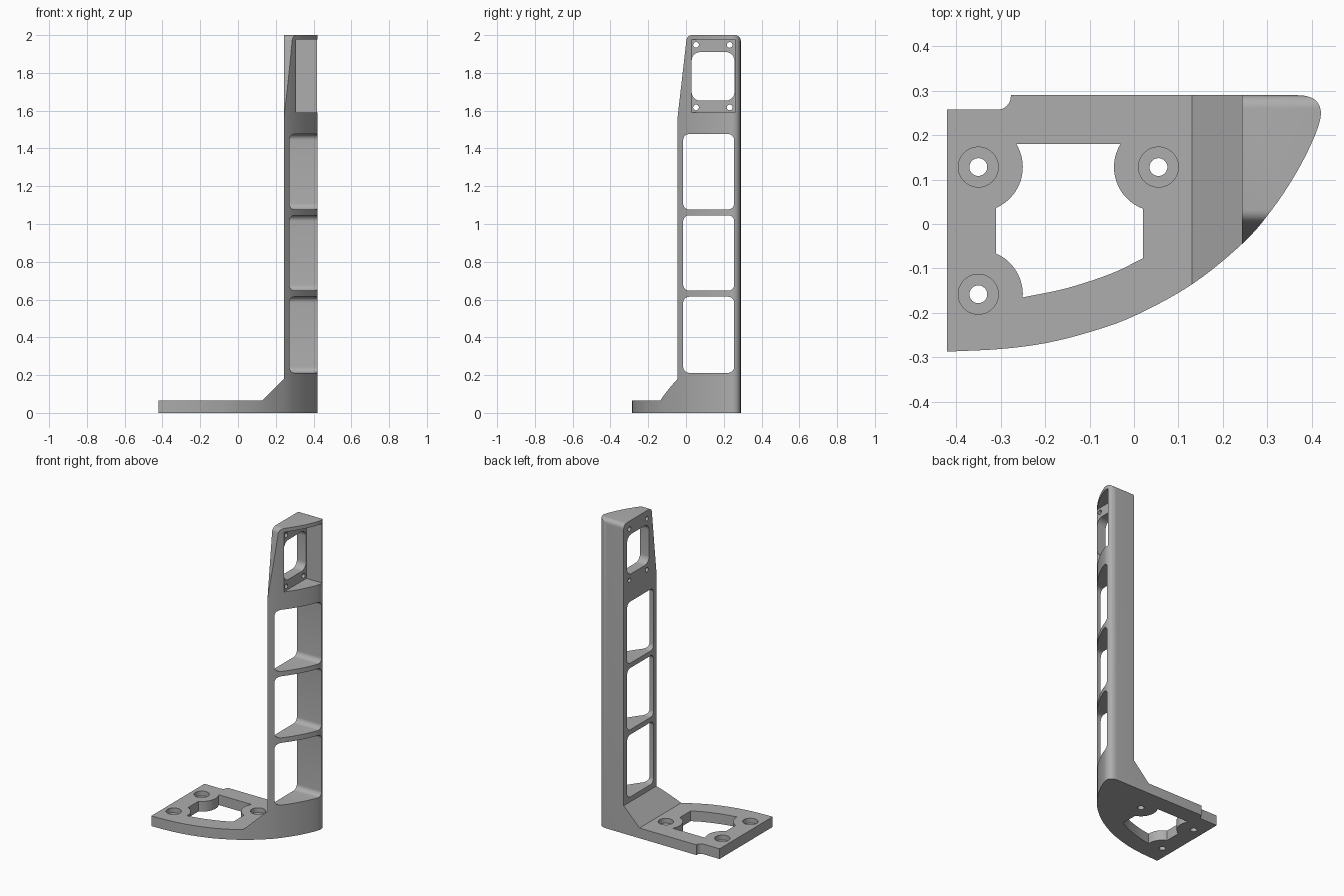
import bpy, bmesh
from math import sin, cos, pi, radians
from mathutils import Vector

cube = bpy.data.objects.get("Cube")
if cube:
    bpy.data.objects.remove(cube)

grey = bpy.data.materials.new("grey_plastic")
grey.use_nodes = True
GREY = (0.42, 0.42, 0.42, 1)
grey.diffuse_color = GREY
grey.node_tree.nodes["Principled BSDF"].inputs["Base Color"].default_value = GREY


def prism(name, pts, axis, lo, hi):
    """Extrude a 2D outline along an axis."""
    place = {"x": lambda p, t: (t, p[0], p[1]),
             "y": lambda p, t: (p[0], t, p[1]),
             "z": lambda p, t: (p[0], p[1], t)}[axis]
    bm = bmesh.new()
    face = bm.faces.new([bm.verts.new(place(p, lo)) for p in pts])
    ext = bmesh.ops.extrude_face_region(bm, geom=[face])
    verts = [v for v in ext["geom"] if isinstance(v, bmesh.types.BMVert)]
    shift = Vector(place((0, 0), hi - lo))
    bmesh.ops.translate(bm, verts=verts, vec=shift)
    bmesh.ops.recalc_face_normals(bm, faces=bm.faces)
    me = bpy.data.meshes.new(name)
    bm.to_mesh(me)
    bm.free()
    me.materials.append(grey)
    ob = bpy.data.objects.new(name, me)
    bpy.context.collection.objects.link(ob)
    return ob


def arc(cx, cy, r, a0, a1, n=8):
    return [(cx + r * cos(radians(a0 + (a1 - a0) * i / n)),
             cy + r * sin(radians(a0 + (a1 - a0) * i / n))) for i in range(n + 1)]


def circle(cx, cy, r, n=40):
    return arc(cx, cy, r, 0, 360 - 360 / n, n - 1)


def rounded_rect(x0, x1, y0, y1, r):
    return (arc(x1 - r, y1 - r, r, 0, 90) + arc(x0 + r, y1 - r, r, 90, 180)
            + arc(x0 + r, y0 + r, r, 180, 270) + arc(x1 - r, y0 + r, r, 270, 360))


def spline(points, n=5):
    """Smooth curve through the points."""
    p = [Vector(q) for q in points]
    p = [2 * p[0] - p[1]] + p + [2 * p[-1] - p[-2]]
    out = []
    for a, b, c, d in zip(p, p[1:], p[2:], p[3:]):
        for i in range(n):
            t = i / n
            q = 0.5 * (2 * b + (c - a) * t + (2 * a - 5 * b + 4 * c - d) * t * t
                       + (3 * b - a - 3 * c + d) * t ** 3)
            out.append((q.x, q.y))
    return out + [tuple(p[-2])]


def boolean(target, tool, operation="DIFFERENCE"):
    mod = target.modifiers.new("cut", "BOOLEAN")
    mod.operation = operation
    mod.solver = "EXACT"
    mod.object = tool
    bpy.context.view_layer.objects.active = target
    bpy.ops.object.modifier_apply(modifier=mod.name)
    bpy.data.objects.remove(tool)


# Footprint: curved front edge, rounded tip, notched back corner
outline = spline([(-.42, -.287), (-.3, -.281), (-.2, -.268), (-.1, -.243), (0, -.207),
                  (.13, -.136), (.245, -.043), (.31, .032), (.365, .115), (.405, .195),
                  (.42, .245), (.412, .274), (.39, .287), (.36, .29)])
outline += [(-.277, .29)] + arc(-.307, .287, .03, 0, -90) + [(-.42, .257)]
bracket = prism("bracket", outline, "z", 0, 2.1)

# Remove everything above the base plate and beside the post
boolean(bracket, prism("base_cut", [(-1, .066), (.13, .066), (.243, .18), (.243, 2.3),
                                    (-1, 2.3)], "y", -1, 1))

# Side silhouette: tapered front edge and rounded top
side = ([(-.4, -.1), (.3, -.1), (.3, 1.965)] + arc(.26, 1.97, .03, 0, 90)
        + arc(.032, 1.97, .03, 90, 174) + [(-.06, 1.43), (-.4, 1.43)])
boolean(bracket, prism("side_shape", side, "x", -1, 1), "INTERSECT")

# Three windows through the post
for z0, z1 in ((.212, .615), (.647, 1.046), (1.077, 1.476)):
    boolean(bracket, prism("window_cut", rounded_rect(-.015, .255, z0, z1, .032),
                           "x", .1, .6))

# Top pocket with its rounded opening and screw holes
boolean(bracket, prism("pocket_cut", [(.026, 1.589), (.26, 1.589), (.26, 1.976),
                                      (.026, 1.976)], "x", .308, .6))
boolean(bracket, prism("opening_cut", rounded_rect(.03, .256, 1.653, 1.91, .045),
                       "x", .1, .4))
for y in (.053, .231):
    for z in (1.617, 1.948):
        boolean(bracket, prism("screw_cut", circle(y, z, .015, 24), "x", .1, .4))

# Base opening, scalloped around the three mounting bosses
opening = (arc(-.35, .128, .1, -66.4, 31.3, 16) + arc(.055, .128, .1, 148.7, 249.5, 16)
           + [(.02, -.077)]
           + spline([(.02, -.077), (-.05, -.111), (-.15, -.144), (-.25, -.165)])[1:-1]
           + arc(-.35, -.158, .1, -4, 66.4, 12))
boolean(bracket, prism("base_opening_cut", opening, "z", -.1, .3))

# Counterbored mounting holes
for x, y in ((-.35, .128), (.055, .128), (-.35, -.158)):
    boolean(bracket, prism("hole_cut", circle(x, y, .02), "z", -.1, .3))
    boolean(bracket, prism("counterbore_cut", circle(x, y, .045), "z", .035, .3))

bpy.ops.object.select_all(action="DESELECT")
bracket.select_set(True)
bpy.context.view_layer.objects.active = bracket
bpy.ops.object.shade_smooth_by_angle(angle=radians(30))
